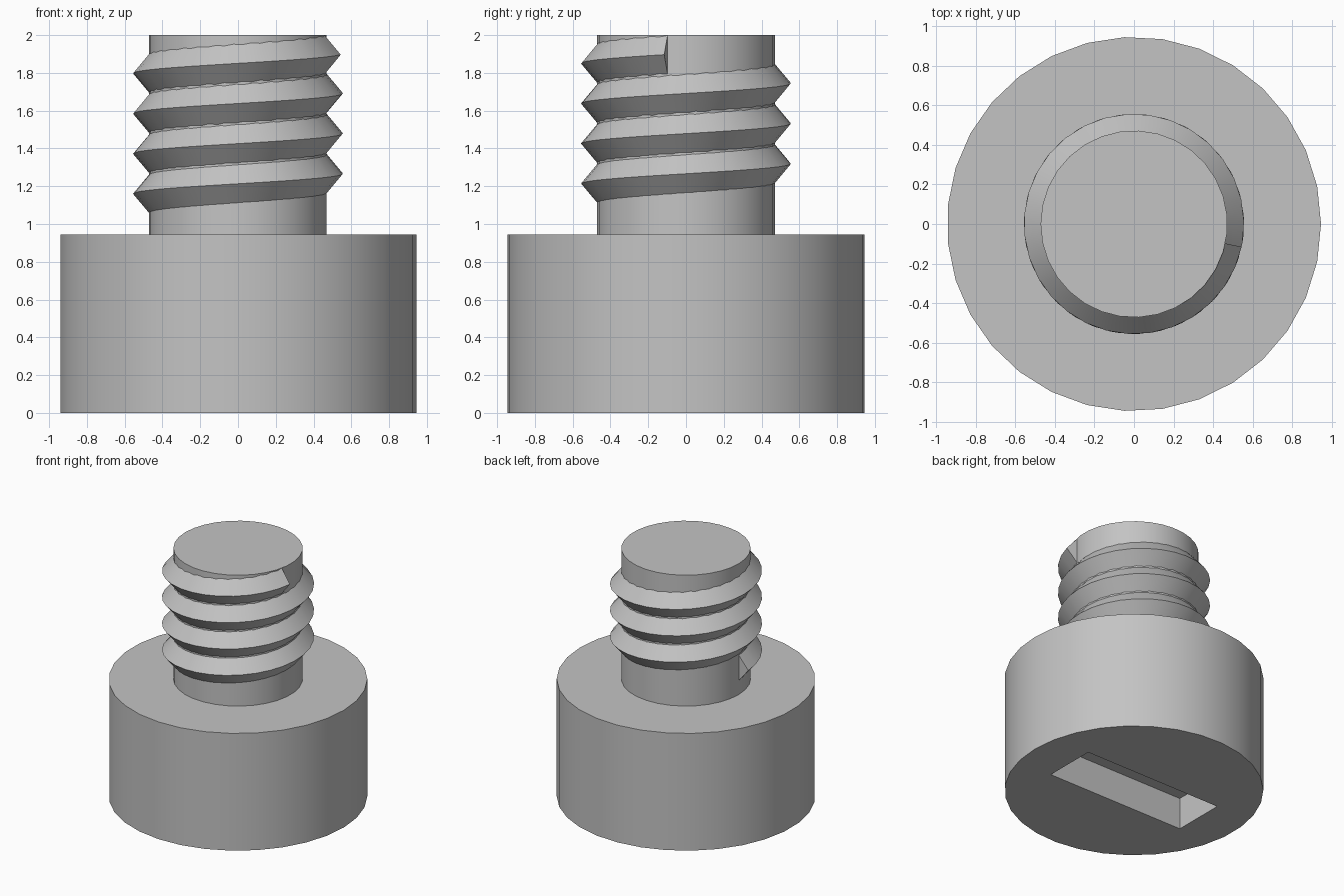
import bpy
import bmesh
from math import cos, sin, pi, radians

cube = bpy.data.objects.get("Cube")
if cube:
    bpy.data.objects.remove(cube, do_unlink=True)

SIDES = 31
HEAD_RADIUS, HEAD_TOP = 0.945, 0.945
ROOT_RADIUS, CREST_RADIUS, TOP = 0.472, 0.556, 2.0
PITCH, HALF_TOOTH = 0.2125, 0.105

steel = bpy.data.materials.new("plain grey")
steel.use_nodes = True
grey = (0.55, 0.55, 0.55, 1)
steel.diffuse_color = grey
steel.node_tree.nodes["Principled BSDF"].inputs["Base Color"].default_value = grey


def activate(obj):
    bpy.ops.object.select_all(action="DESELECT")
    obj.select_set(True)
    bpy.context.view_layer.objects.active = obj


def smooth(obj):
    activate(obj)
    bpy.ops.object.shade_smooth_by_angle(angle=radians(30))


def cylinder(name, radius, bottom, top, start):
    """Upright prism whose first corner sits at the angle start."""
    bm = bmesh.new()
    ring = []
    for i in range(SIDES):
        a = start + 2 * pi * i / SIDES
        ring.append(bm.verts.new((radius * cos(a), radius * sin(a), bottom)))
    base = bm.faces.new(ring)
    side = bmesh.ops.extrude_face_region(bm, geom=[base])["geom"]
    for v in side:
        if isinstance(v, bmesh.types.BMVert):
            v.co.z = top
    return finish(bm, name)


def finish(bm, name):
    bmesh.ops.recalc_face_normals(bm, faces=bm.faces)
    mesh = bpy.data.meshes.new(name)
    bm.to_mesh(mesh)
    bm.free()
    mesh.materials.append(steel)
    obj = bpy.data.objects.new(name, mesh)
    bpy.context.collection.objects.link(obj)
    return obj


# Head with a straight driver slot cut into its underside
head = cylinder("head", HEAD_RADIUS, 0, HEAD_TOP, 0)
bpy.ops.mesh.primitive_cube_add(size=1, location=(0, 0, 0))
cutter = bpy.context.object
cutter.name = "slot_cutter"
cutter.scale = (1.23, 0.425, 0.51)
cutter.hide_render = True
cut = head.modifiers.new("slot", "BOOLEAN")
cut.operation = "DIFFERENCE"
cut.solver = "EXACT"
cut.object = cutter
activate(head)
bpy.ops.object.modifier_apply(modifier=cut.name)
bpy.data.objects.remove(cutter, do_unlink=True)
smooth(head)

# Plain shank
shank = cylinder("shank", ROOT_RADIUS, HEAD_TOP, TOP, pi)
smooth(shank)

# Helical thread: a triangular tooth swept upward around the shank
bm = bmesh.new()
steps, start, end = 108, radians(180), radians(348 + 3 * 360)
first_height = 1.16
rings = []
for i in range(steps + 1):
    a = start + (end - start) * i / steps
    z = first_height + PITCH * (a - start) / (2 * pi)
    tooth = [(ROOT_RADIUS - 0.004, -HALF_TOOTH), (CREST_RADIUS, 0),
             (ROOT_RADIUS - 0.004, HALF_TOOTH)]
    rings.append([bm.verts.new((r * cos(a), r * sin(a), min(z + h, TOP)))
                  for r, h in tooth])
for low, high in zip(rings, rings[1:]):
    for j in range(3):
        k = (j + 1) % 3
        bm.faces.new((low[j], high[j], high[k], low[k]))
bm.faces.new(rings[0])
bm.faces.new(rings[-1])
thread = finish(bm, "thread")
smooth(thread)
